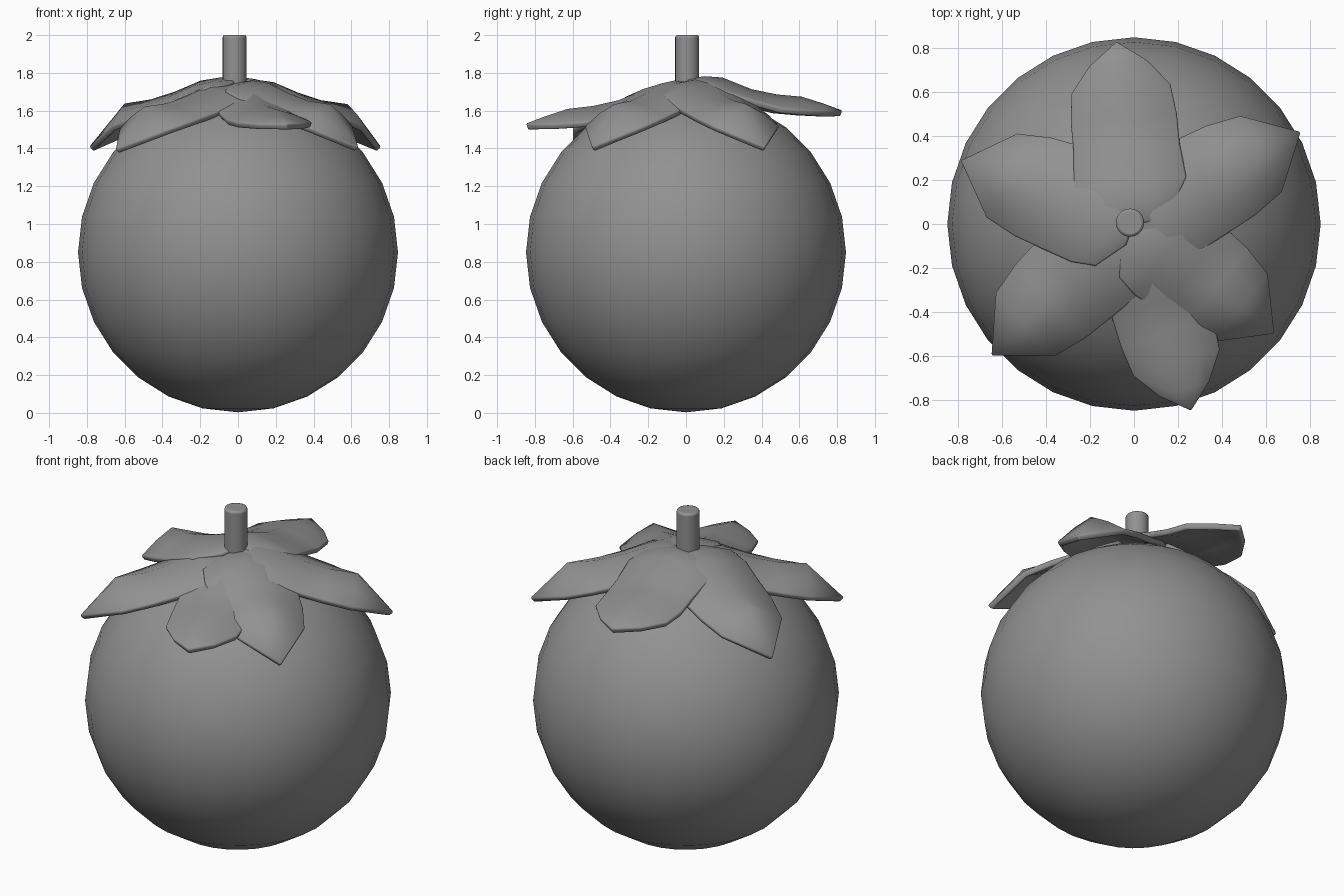
import bpy, bmesh
from math import radians

if "Cube" in bpy.data.objects:
    bpy.data.objects.remove(bpy.data.objects["Cube"])

# Shared dark grey
grey = bpy.data.materials.new("dark_grey")
grey.diffuse_color = (0.285, 0.285, 0.285, 1)
grey.use_nodes = True
grey.node_tree.nodes["Principled BSDF"].inputs["Base Color"].default_value = grey.diffuse_color

# Fruit body
bpy.ops.mesh.primitive_uv_sphere_add(segments=28, ring_count=14, radius=0.847, location=(0, 0, 0.85))
body = bpy.context.object
body.name = "fruit_body"
body.data.materials.append(grey)
bpy.ops.object.shade_smooth()

# Stem
bpy.ops.mesh.primitive_cylinder_add(vertices=20, radius=0.064, depth=0.36, location=(-0.018, 0.006, 1.82))
stem = bpy.context.object
stem.name = "stem"
stem.data.materials.append(grey)
bev = stem.modifiers.new("Bevel", 'BEVEL')
bev.width, bev.segments, bev.limit_method = 0.012, 2, 'ANGLE'
bpy.ops.object.shade_smooth_by_angle(angle=radians(40))

# Leaf profiles: fraction of length, half width, midrib height, edge height
DROOPED = [(0.00, 0.10, 1.755, 1.74), (0.12, 0.235, 1.765, 1.71), (0.25, 0.255, 1.75, 1.675),
           (0.42, 0.245, 1.695, 1.615), (0.58, 0.235, 1.655, 1.57), (0.76, 0.20, 1.635, 1.515),
           (1.00, 0.0, 1.405, 1.405)]
FLAT = [(0.00, 0.10, 1.755, 1.74), (0.12, 0.20, 1.77, 1.73), (0.23, 0.25, 1.765, 1.69),
        (0.42, 0.235, 1.705, 1.645), (0.58, 0.235, 1.68, 1.61), (0.74, 0.22, 1.67, 1.60),
        (0.88, 0.13, 1.635, 1.595), (1.00, 0.0, 1.60, 1.60)]
ACROSS = (-1, -0.5, 0, 0.5, 1)


def leaf(name, tip_x, tip_y, profile, sag=0.0, lift=0.0, scale=1.0):
    """Folded leaf running from the stem out to its tip."""
    length = (tip_x ** 2 + tip_y ** 2) ** 0.5
    dx, dy = tip_x / length, tip_y / length
    bm = bmesh.new()
    rows = []
    for t, half, mid, edge in profile:
        row = []
        for a in (ACROSS if half else (0,)):
            u, v = t * length, a * half * scale
            z = mid + (edge - mid) * abs(a) ** 1.3 - sag * t + lift * (1 - t)
            row.append(bm.verts.new((u * dx - v * dy, u * dy + v * dx, z)))
        rows.append(row)
    for r0, r1 in zip(rows, rows[1:]):
        for i in range(4):
            if len(r1) == 1:
                bm.faces.new((r0[i], r1[0], r0[i + 1]))
            else:
                bm.faces.new((r0[i], r1[i], r1[i + 1], r0[i + 1]))
    # Make every leaf face upwards so thickness grows downwards
    bm.normal_update()
    bmesh.ops.reverse_faces(bm, faces=[f for f in bm.faces if f.normal.z < 0])
    me = bpy.data.meshes.new(name)
    bm.to_mesh(me)
    bm.free()
    me.materials.append(grey)
    ob = bpy.data.objects.new(name, me)
    bpy.context.collection.objects.link(ob)
    sol = ob.modifiers.new("Thickness", 'SOLIDIFY')
    sol.thickness, sol.offset = 0.035, -1
    b = ob.modifiers.new("Bevel", 'BEVEL')
    b.width, b.segments, b.limit_method = 0.01, 2, 'ANGLE'
    b.angle_limit = radians(60)
    bpy.ops.object.select_all(action='DESELECT')
    ob.select_set(True)
    bpy.context.view_layer.objects.active = ob
    bpy.ops.object.shade_smooth_by_angle(angle=radians(50))


# Six leaves of the calyx
leaf("leaf_back", -0.08, 0.83, FLAT, lift=0.014, scale=1.04)
leaf("leaf_back_right", 0.76, 0.42, DROOPED)
leaf("leaf_front_right", 0.64, -0.50, DROOPED, lift=-0.006)
leaf("leaf_front", 0.26, -0.85, FLAT, sag=0.07, lift=-0.035, scale=0.95)
leaf("leaf_front_left", -0.65, -0.60, DROOPED, sag=0.01, lift=-0.025)
leaf("leaf_back_left", -0.79, 0.29, DROOPED, lift=0.012, scale=1.03)
